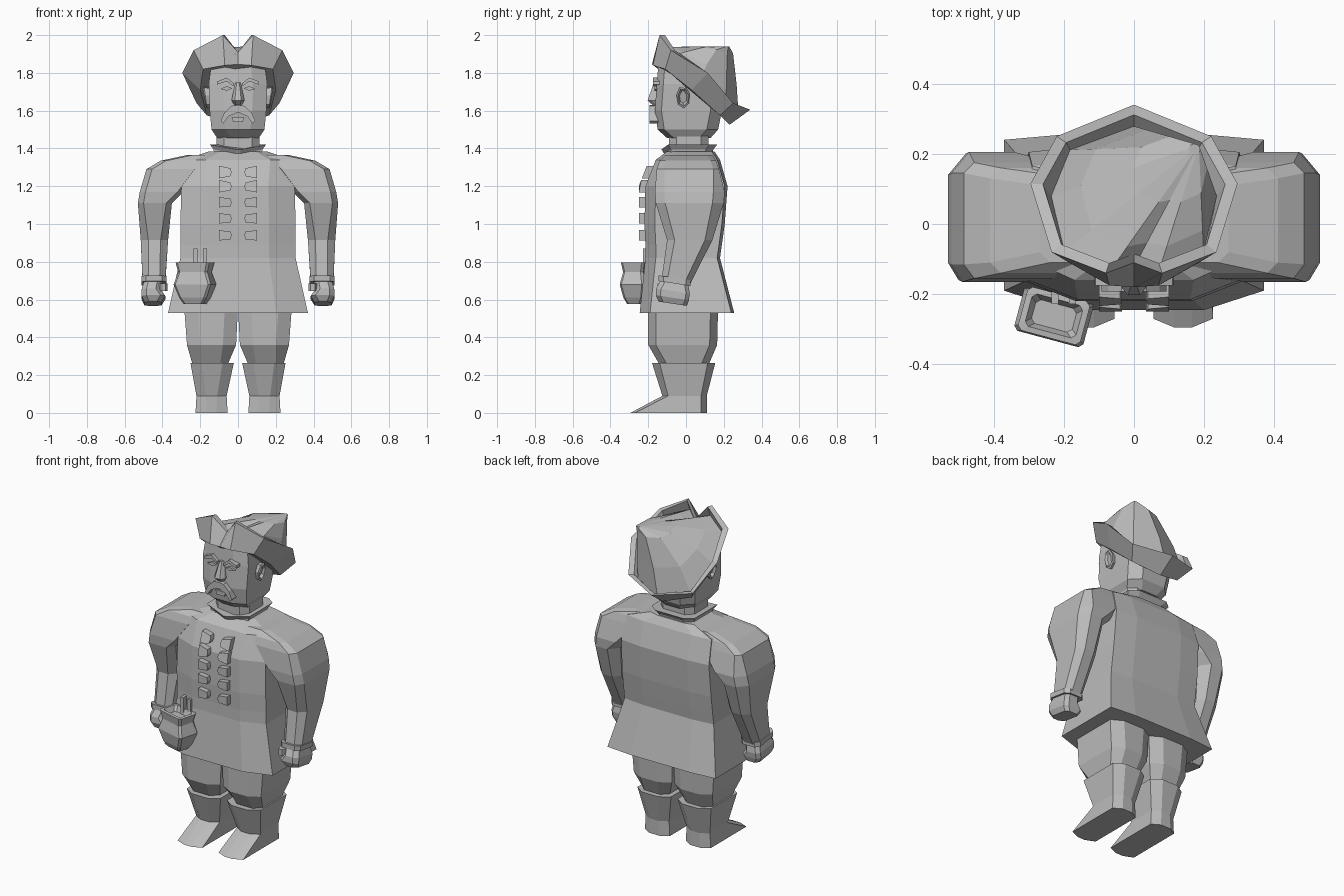
import bpy, bmesh, math
from mathutils import Vector, Matrix

cube = bpy.data.objects.get("Cube")
if cube:
    bpy.data.objects.remove(cube, do_unlink=True)

grey = bpy.data.materials.new("plain grey")
grey.use_nodes = True
grey.diffuse_color = (0.5, 0.5, 0.5, 1)
grey.node_tree.nodes["Principled BSDF"].inputs["Base Color"].default_value = (0.5, 0.5, 0.5, 1)


def section(z, x0, x1, y0, y1, front=(0.04, 0.04), back=(0.04, 0.04), slope=0.0):
    """Horizontal chamfered rectangle, tilted by slope along y."""
    (fx, fy), (bx, by) = front, back
    pts = [(x0 + fx, y0), (x1 - fx, y0), (x1, y0 + fy), (x1, y1 - by),
           (x1 - bx, y1), (x0 + bx, y1), (x0, y1 - by), (x0, y0 + fy)]
    return [Vector((x, y, z + slope * (y - (y0 + y1) / 2))) for x, y in pts]


def loft(name, rings, mirror=False):
    """Skin a stack of equal-sized rings and cap both ends."""
    bm = bmesh.new()
    vs = [[bm.verts.new(p) for p in r] for r in rings]
    n = len(rings[0])
    for a, b in zip(vs, vs[1:]):
        for i in range(n):
            j = (i + 1) % n
            bm.faces.new((a[i], a[j], b[j], b[i]))
    bm.faces.new(vs[0][::-1])
    bm.faces.new(vs[-1])
    bmesh.ops.remove_doubles(bm, verts=bm.verts, dist=1e-5)
    bmesh.ops.recalc_face_normals(bm, faces=bm.faces)
    me = bpy.data.meshes.new(name)
    bm.to_mesh(me)
    bm.free()
    me.materials.append(grey)
    ob = bpy.data.objects.new(name, me)
    bpy.context.collection.objects.link(ob)
    if mirror:
        ob.modifiers.new("Mirror", 'MIRROR').use_mirror_merge = False
    return ob


def plate(name, outline, front, back, mirror=True):
    """Outline in x and z, extruded along y; depths may depend on z."""
    f = front if callable(front) else lambda z: front
    b = back if callable(back) else lambda z: back
    return loft(name, [[Vector((x, f(z), z)) for x, z in outline],
                       [Vector((x, b(z), z)) for x, z in outline]], mirror)


# Coat: skirt, belt, chest and sloping shoulders
coat = []
for z, hx, y0, y1, c in [(0.53, 0.37, -0.245, 0.255, 0.17), (0.82, 0.305, -0.215, 0.18, 0.14),
                         (0.89, 0.305, -0.215, 0.19, 0.14), (1.0, 0.305, -0.22, 0.205, 0.14),
                         (1.2, 0.30, -0.215, 0.22, 0.14), (1.34, 0.29, -0.16, 0.18, 0.12),
                         (1.385, 0.15, -0.10, 0.15, 0.06)]:
    coat.append(section(z, -hx, hx, y0, y1, (c, 0.055), (c, 0.015)))
loft("coat", coat)

# Sleeves, from wrist up into the shoulder
sleeve = [
    section(0.69, 0.385, 0.505, -0.13, 0.02, (0.03, 0.03), (0.03, 0.03), -0.15),
    section(0.915, 0.37, 0.515, -0.10, 0.14),
    section(1.11, 0.35, 0.53, -0.16, 0.20, (0.03, 0.05), (0.05, 0.06)),
    section(1.17, 0.29, 0.52, -0.165, 0.205, (0.03, 0.05), (0.05, 0.06)),
    section(1.29, 0.20, 0.485, -0.155, 0.175, (0.03, 0.04), (0.03, 0.03)),
    section(1.335, 0.15, 0.41, -0.14, 0.16, (0.03, 0.03), (0.03, 0.03)),
    section(1.365, 0.10, 0.27, -0.11, 0.14, (0.03, 0.03), (0.03, 0.03))]
loft("sleeve", sleeve, True)

# Cuffs, fists and thumbs
loft("cuff", [section(z, 0.378, 0.512, -0.145, 0.025, (0.025, 0.025), (0.025, 0.025), -0.15)
              for z in (0.685, 0.715)], True)
loft("fist", [section(z, x0, x1, y0, y1, (0.025, 0.025), (0.02, 0.02), -0.15)
              for z, x0, x1, y0, y1 in [(0.578, 0.405, 0.495, -0.145, 0.005),
                                        (0.61, 0.385, 0.51, -0.16, 0.015),
                                        (0.645, 0.41, 0.51, -0.158, 0.02),
                                        (0.70, 0.40, 0.495, -0.13, 0.01)]], True)
loft("thumb", [section(z, 0.372, 0.42, -0.15, -0.06, (0.012, 0.02), (0.012, 0.02))
               for z in (0.645, 0.685)], True)

# Breeches
loft("breeches", [
    section(0.255, 0.055, 0.24, -0.14, 0.12),
    section(0.36, 0.01, 0.27, -0.20, 0.165, (0.07, 0.04), (0.07, 0.04)),
    section(0.56, 0.0, 0.285, -0.20, 0.17, (0.07, 0.04), (0.07, 0.04))], True)

# Boots with wedge-shaped toes
loft("boot", [
    section(0.0, 0.055, 0.225, -0.295, 0.11, (0.06, 0.025), (0.05, 0.03)),
    section(0.09, 0.06, 0.22, -0.125, 0.11, (0.05, 0.03), (0.05, 0.03)),
    section(0.265, 0.022, 0.252, -0.18, 0.155, (0.06, 0.04), (0.06, 0.04))], True)

# Neck and flared collar, notched at the front
loft("neck", [section(z, -0.115, 0.115, -0.09, 0.12) for z in (1.37, 1.50)])
collar = [section(z, -hx, hx, y0, y1, (hx - 0.012, 0.035), (0.05, 0.04))
          for z, hx, y0, y1 in [(1.37, 0.125, -0.115, 0.14), (1.395, 0.13, -0.115, 0.145),
                                (1.42, 0.148, -0.13, 0.165)]]
for ring in collar:
    for p in ring[:2]:
        p.z -= 0.025
loft("collar", collar)

# Head
head = []
for z, hx, y0, y1 in [(1.455, 0.11, -0.10, 0.13), (1.50, 0.14, -0.15, 0.17),
                      (1.60, 0.15, -0.165, 0.19), (1.74, 0.155, -0.155, 0.18),
                      (1.86, 0.14, -0.145, 0.08)]:
    head.append(section(z, -hx, hx, y0, y1, (0.075, 0.035), (0.06, 0.06)))
loft("head", head)

# Nose, as a small tapering wedge
loft("nose", [section(z, -hx, hx, y0, -0.13, (hx * 0.5, 0.02), (0.004, 0.004))
              for z, hx, y0 in [(1.628, 0.02, -0.175), (1.655, 0.034, -0.203), (1.75, 0.014, -0.17)]])

# Moustache, brows, eyes and lower lip
plate("moustache", [(0, 1.63), (0.035, 1.625), (0.072, 1.59), (0.092, 1.545), (0.078, 1.532),
                    (0.05, 1.57), (0, 1.592)], -0.192, -0.13)
plate("brow", [(0.022, 1.745), (0.06, 1.775), (0.11, 1.755), (0.112, 1.738), (0.06, 1.755),
               (0.025, 1.73)], -0.175, -0.11)
plate("eye", [(0.03, 1.718), (0.06, 1.73), (0.092, 1.715), (0.06, 1.705)], -0.167, -0.11)
plate("lower_lip", [(-0.035, 1.565), (0.035, 1.565), (0.025, 1.54), (-0.025, 1.54)], -0.172, -0.13, False)

# Ears: flattened seven-sided discs with a raised rim
ear = []
for x, s in [(0.14, 0.85), (0.172, 1.0), (0.178, 0.8), (0.163, 0.55)]:
    ear.append([Vector((x + 0.008 * math.sin(a), -0.015 + 0.036 * s * math.cos(a),
                        1.672 + 0.06 * s * math.sin(a)))
                for a in [math.tau * i / 7 + 0.3 for i in range(7)]])
loft("ear", ear, True)

# Hat: underside, turned-up brim, thick lip and a crown swept to one side
def full_ring(half):
    right = [Vector(p) for p in half]
    return right + [Vector((-p.x, p.y, p.z)) for p in right[-2:0:-1]]

under = full_ring([(0, -0.18, 1.845), (0.07, -0.175, 1.84), (0.185, -0.11, 1.82),
                   (0.20, 0.03, 1.71), (0.165, 0.18, 1.575), (0, 0.23, 1.525)])
edge = full_ring([(0, -0.11, 1.91), (0.08, -0.14, 2.0), (0.235, -0.08, 1.92),
                  (0.295, 0.115, 1.80), (0.22, 0.25, 1.64), (0, 0.34, 1.605)])
lip = [Vector((p.x * 0.88, 0.1 + (p.y - 0.1) * 0.88, p.z)) for p in edge]
base = [a.lerp(b, 0.4) for a, b in zip(lip, under)]
tip = Vector((0.185, 0.225, 1.94))

def toward_tip(t_flat, t_up):
    return [Vector((p.x + (tip.x - p.x) * t_flat, p.y + (tip.y - p.y) * t_flat,
                    p.z + (tip.z - p.z) * t_up)) for p in base]

loft("hat", [under, edge, lip, base, toward_tip(0.2, 0.45), toward_tip(0.55, 0.9),
             toward_tip(0.93, 1.0)])

# Frogging: five pairs of tabs following the slope of the chest
def chest(z):
    return -0.215 + max(0, z - 1.2) * 0.39

for i, z in enumerate((0.94, 1.03, 1.115, 1.2, 1.275)):
    w = 0.033 if i > 2 else 0.027
    plate(f"frogging_{i + 1}", [(0.04, z - 0.022), (0.1, z - w), (0.1, z + w), (0.04, z + 0.02),
                                (0.034, z)],
          lambda h: chest(h) - 0.035, lambda h: chest(h) + 0.02)

# Pouch with a sunken mouth, hung at an angle from two straps
pouch = loft("pouch", [section(z, -a, a, -b, b, (0.012, 0.012), (0.012, 0.012))
                       for z, a, b in [(0.577, 0.055, 0.04), (0.61, 0.075, 0.055),
                                       (0.68, 0.102, 0.068), (0.745, 0.08, 0.055),
                                       (0.795, 0.092, 0.064), (0.797, 0.075, 0.048),
                                       (0.765, 0.06, 0.035)]])
pouch.matrix_world = Matrix.Translation((-0.228, -0.262, 0)) @ Matrix.Rotation(math.radians(-15), 4, 'Z')
for name, x in (("strap_outer", -0.225), ("strap_inner", -0.175)):
    plate(name, [(x - 0.01, 0.76), (x + 0.01, 0.76), (x + 0.01, 0.87), (x - 0.01, 0.87)],
          -0.228, -0.16, False)
